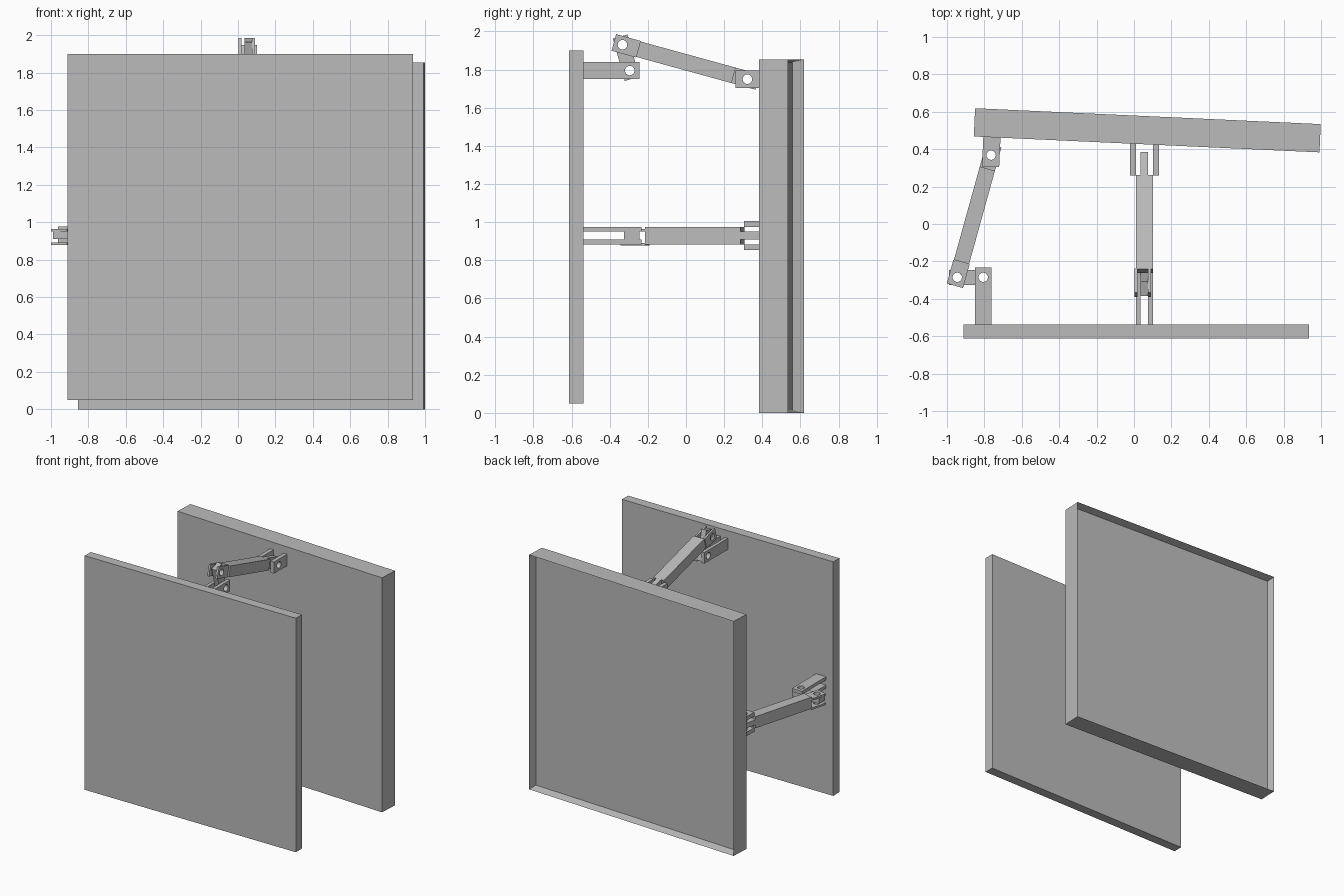
import bpy, bmesh, math
from mathutils import Vector, Matrix

if "Cube" in bpy.data.objects:
    bpy.data.objects.remove(bpy.data.objects["Cube"])

grey = bpy.data.materials.new("plain_grey")
grey.use_nodes = True
COLOUR = (0.5, 0.5, 0.5, 1)
grey.diffuse_color = COLOUR
grey.node_tree.nodes["Principled BSDF"].inputs["Base Color"].default_value = COLOUR


def finish(name, bm):
    bmesh.ops.recalc_face_normals(bm, faces=bm.faces)
    mesh = bpy.data.meshes.new(name)
    bm.to_mesh(mesh)
    bm.free()
    mesh.materials.append(grey)
    obj = bpy.data.objects.new(name, mesh)
    bpy.context.collection.objects.link(obj)
    return obj


def box(name, centre, size):
    bm = bmesh.new()
    bmesh.ops.create_cube(bm, size=1)
    bmesh.ops.scale(bm, vec=size, verts=bm.verts)
    obj = finish(name, bm)
    obj.location = centre
    return obj, mesh_back(obj)


def mesh_back(obj):
    return max(obj.data.polygons, key=lambda f: f.center.y).index


# Front panel
box("front_panel", (0.012, -0.575, 0.975), (1.847, 0.076, 1.85))

# Rear panel: slightly turned box with a shallow recess in its back
rear, back = box("rear_panel", (0.071, 0.501, 0.927), (1.85, 0.151, 1.854))
bm = bmesh.new()
bm.from_mesh(rear.data)
bm.faces.ensure_lookup_table()
face = bm.faces[back]
bmesh.ops.inset_region(bm, faces=[face], thickness=0.022)
bmesh.ops.translate(bm, vec=(0, -0.06, 0), verts=face.verts)
bm.to_mesh(rear.data)
bm.free()
TURN = math.radians(-2.63)
rear.rotation_euler.z = TURN


def plate(name, place, pivot, heading, start, end, half, low, high, holes=()):
    """Flat bar along a heading, pierced by round pin holes."""
    along = Vector(heading).normalized()
    across = Vector((-along.y, along.x))
    loops = [[(start, -half), (end, -half), (end, half), (start, half)]]
    for h in holes:
        loops.append([(h + 0.025 * math.cos(k * math.tau / 24),
                       0.025 * math.sin(k * math.tau / 24)) for k in range(24)])
    bm = bmesh.new()
    edges = []
    for loop in loops:
        pts = [Vector(pivot) + along * s + across * t for s, t in loop]
        vs = [bm.verts.new(place(p.x, p.y, low)) for p in pts]
        edges += [bm.edges.new((v, vs[i - 1])) for i, v in enumerate(vs)]
    bmesh.ops.triangle_fill(bm, edges=edges, use_beauty=True)
    out = bmesh.ops.extrude_face_region(bm, geom=bm.faces[:])
    top = [g for g in out["geom"] if isinstance(g, bmesh.types.BMVert)]
    bmesh.ops.translate(bm, verts=top, vec=Vector(place(0, 0, high)) - Vector(place(0, 0, low)))
    bmesh.ops.dissolve_limit(bm, angle_limit=0.01, verts=bm.verts, edges=bm.edges)
    return finish(name, bm)


def arm(side, place, a, b, c, mid, bracket_heading, bracket_end):
    a, b, c = Vector(a), Vector(b), Vector(c)
    reach = (c - b).length
    # Fixed bracket lugs on the front panel
    for n, lo in (("inner", -0.046), ("outer", 0.02)):
        plate(f"{side}_front_lug_{n}", place, a, (1, 0), -0.54 - a.x, 0.052, 0.044,
              mid + lo, mid + lo + 0.026, [0])
    # Short link between the two front pins
    plate(f"{side}_link", place, a, b - a, -0.045, (b - a).length + 0.045, 0.04,
          mid - 0.02, mid + 0.02, [0, (b - a).length])
    # Fork cheeks, bar and tongue of the long arm
    for n, lo in (("inner", -0.053), ("outer", 0.02)):
        plate(f"{side}_fork_{n}", place, b, c - b, -0.047, 0.085, 0.045,
              mid + lo, mid + lo + 0.015, [0])
    plate(f"{side}_bar", place, b, c - b, 0.085, reach - 0.075, 0.042, mid - 0.046, mid + 0.046)
    plate(f"{side}_tongue", place, b, c - b, reach - 0.075, reach + 0.055, 0.042,
          mid - 0.02, mid + 0.02, [reach])
    # Bracket lugs on the rear panel
    for n, lo in (("inner", -0.077), ("outer", 0.046)):
        plate(f"{side}_rear_lug_{n}", place, c, bracket_heading, -0.062, bracket_end, 0.046,
              mid + lo, mid + lo + 0.031, [0])


# Each arm is laid out as (depth, sideways or upward, thickness)
arm("side", lambda y, u, w: (u, y, w), (-0.285, -0.806), (-0.285, -0.945), (0.368, -0.764),
    0.93, (math.cos(TURN), -math.sin(TURN)), 0.11)
arm("top", lambda y, u, w: (w, y, u), (-0.295, 1.795), (-0.333, 1.93), (0.322, 1.75),
    0.056, (1, 0), 0.115)
